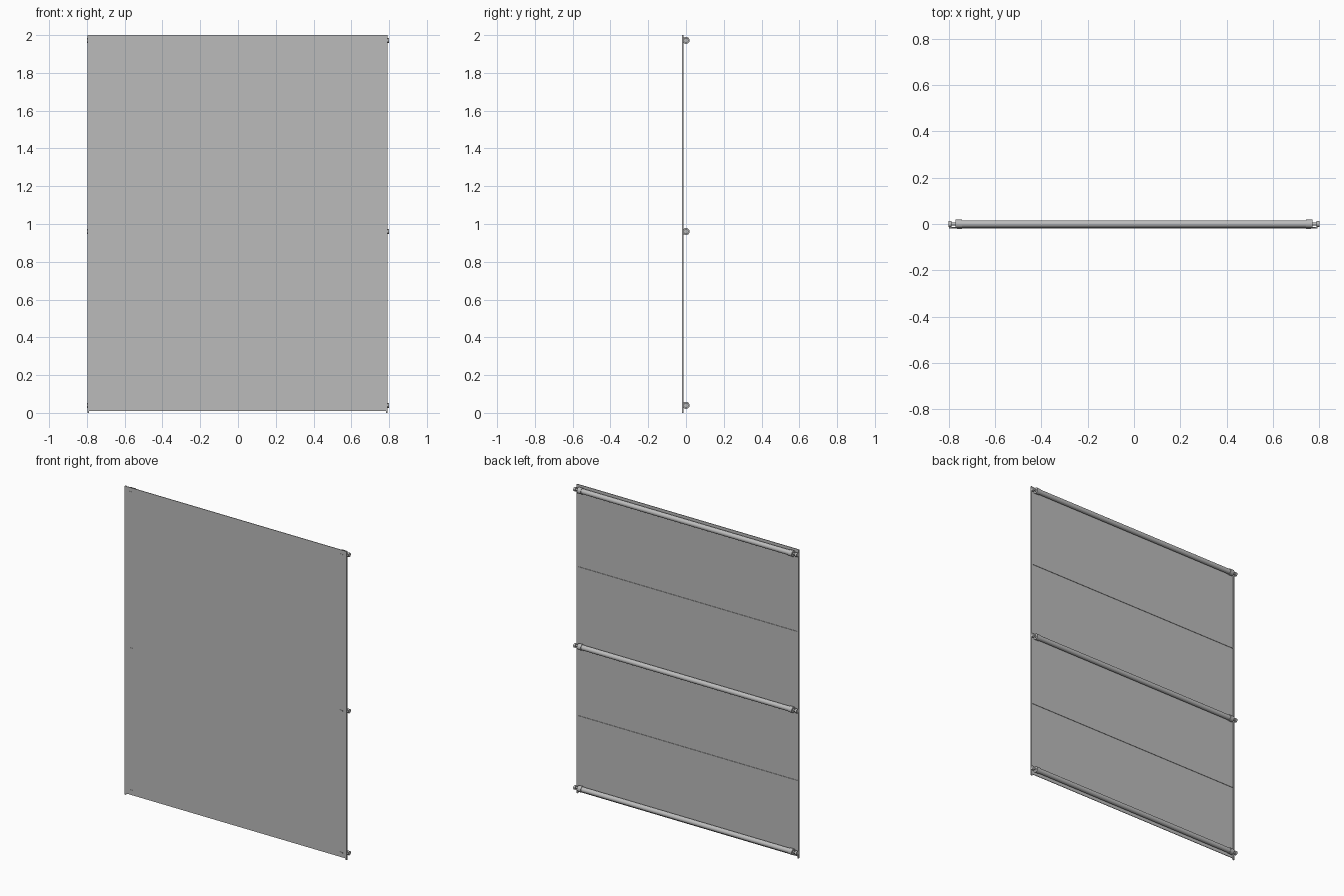
import bpy
from math import pi

cube = bpy.data.objects.get("Cube")
if cube:
    bpy.data.objects.remove(cube, do_unlink=True)

grey = bpy.data.materials.new("light grey")
grey.use_nodes = True
colour = (0.5, 0.5, 0.5, 1)
grey.diffuse_color = colour
grey.node_tree.nodes["Principled BSDF"].inputs["Base Color"].default_value = colour


def box(name, x, y, z):
    """Box from (low, high) spans."""
    spans = (x, y, z)
    bpy.ops.mesh.primitive_cube_add(size=1, location=[sum(s) / 2 for s in spans])
    ob = bpy.context.object
    ob.name = name
    ob.scale = [s[1] - s[0] for s in spans]
    bpy.ops.object.transform_apply(location=False, rotation=False, scale=True)
    ob.data.materials.append(grey)


def rod(name, x0, x1, z, radius, y=0, sides=24):
    """Cylinder lying along x."""
    bpy.ops.mesh.primitive_cylinder_add(
        vertices=sides, radius=radius, depth=x1 - x0,
        location=((x0 + x1) / 2, y, z), rotation=(0, pi / 2, 0))
    ob = bpy.context.object
    ob.name = name
    ob.data.materials.append(grey)
    bpy.ops.object.shade_smooth_by_angle()


# Sheet with narrow edge strips
box("panel", (-0.795, 0.79), (-0.02, -0.016), (0.01, 2))
for side, x in (("right", -0.794), ("left", 0.788)):
    box(side + "_edge_strip", (x - 0.004, x + 0.004), (-0.02, -0.012), (0, 2))

# Thin ribs across the back
for level, z in (("lower", 0.5), ("upper", 1.465)):
    box(level + "_rib", (-0.79, 0.785), (-0.016, -0.013), (z - 0.003, z + 0.003))

# Cross tubes with collars, pins, end knobs and front slots
for level, z in (("bottom", 0.04), ("middle", 0.96), ("top", 1.972)):
    rod(level + "_tube", -0.75, 0.75, z, 0.016)
    for side, s in (("right", -1), ("left", 1)):
        name = level + "_" + side
        for part, a, b, radius in (("_collar", 0.743, 0.77, 0.019),
                                   ("_pin", 0.76, 0.795, 0.006),
                                   ("_knob", 0.787, 0.8, 0.013)):
            x0, x1 = sorted((s * a, s * b))
            rod(name + part, x0, x1, z, radius)
        x0, x1 = sorted((s * 0.742, s * 0.765))
        box(name + "_bracket_tab", (x0, x1), (-0.021, -0.01), (z - 0.003, z + 0.003))
